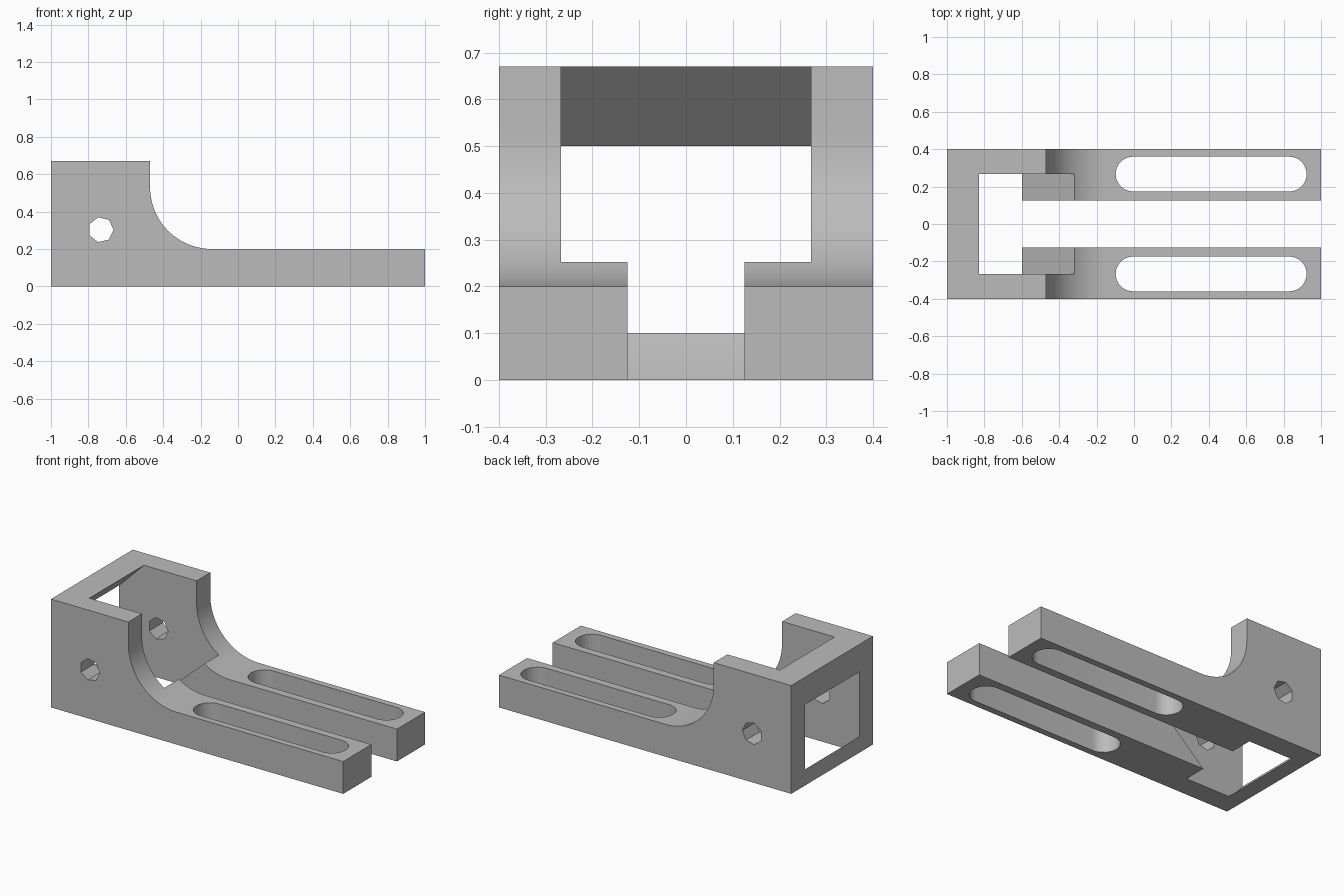
import bpy
import bmesh
from math import cos, sin, pi, radians
from mathutils import Vector

default = bpy.data.objects.get("Cube")
if default:
    bpy.data.objects.remove(default, do_unlink=True)

LENGTH, HALF_WIDTH, HEIGHT, RAIL_HEIGHT = 1.0, 0.4, 0.67, 0.2
POCKET_HALF = 0.267      # half width of the pocket, also the slot centre line


def arc(cx, cz, r, start, end, steps):
    """Points along an arc, angles in degrees."""
    angles = [radians(start + (end - start) * i / steps) for i in range(steps + 1)]
    return [(cx + r * cos(a), cz + r * sin(a)) for a in angles]


def prism(name, outline, low, high, axis):
    """Extrude an outline along y (points are x, z) or z (points are x, y)."""
    def place(p, d):
        return Vector((p[0], d, p[1])) if axis == "y" else Vector((p[0], p[1], d))
    bm = bmesh.new()
    face = bm.faces.new([bm.verts.new(place(p, low)) for p in outline])
    grown = bmesh.ops.extrude_face_region(bm, geom=[face])
    top = [v for v in grown["geom"] if isinstance(v, bmesh.types.BMVert)]
    bmesh.ops.translate(bm, verts=top, vec=place((0, 0), high - low))
    bmesh.ops.recalc_face_normals(bm, faces=bm.faces)
    mesh = bpy.data.meshes.new(name)
    bm.to_mesh(mesh)
    bm.free()
    obj = bpy.data.objects.new(name, mesh)
    bpy.context.collection.objects.link(obj)
    return obj


# Solid body: tall block sweeping down into a long low base
sweep = arc(-0.14, 0.53, 0.33, 180, 270, 20)
body = prism("slotted_bracket",
             [(-LENGTH, 0), (LENGTH, 0), (LENGTH, RAIL_HEIGHT)] + sweep[::-1]
             + [(sweep[0][0], HEIGHT), (-LENGTH, HEIGHT)],
             -HALF_WIDTH, HALF_WIDTH, "y")

# Slanted pocket opening through the back, top and bottom
pocket = [(-1.1, 0.2), (-1, 0.1), (-0.955, 0.046), (-0.9, 0), (-0.8, -0.09),
          (-0.7, -0.09), (-0.6, 0), (-0.315, 0.255), (-0.1, 0.447),
          (-0.1, 0.8), (-0.7, 0.8), (-1.1, 0.4)]
cutters = [prism("pocket_cutter", pocket, -POCKET_HALF, POCKET_HALF, "y")]

# Central gap between the two rails
gap = [(-0.7, -0.125), (1.1, -0.125), (1.1, 0.125), (-0.7, 0.125)]
cutters.append(prism("gap_cutter", gap, -0.1, 0.8, "z"))

# Rounded adjustment slot in each rail
for side, label in ((1, "back"), (-1, "front")):
    y = side * POCKET_HALF
    slot = arc(0.83, y, 0.093, -90, 90, 16) + arc(-0.005, y, 0.093, 90, 270, 16)
    cutters.append(prism(label + "_slot_cutter", slot, -0.1, 0.5, "z"))

# Seven-sided cross hole through both walls
hole = arc(-0.733, 0.303, 0.068, 0, 360 * 6 / 7, 6)
cutters.append(prism("cross_hole_cutter", hole, -0.5, 0.5, "y"))

# Carve the body, then drop the cutters
for cutter in cutters:
    cutter.hide_render = True
    cut = body.modifiers.new(cutter.name, "BOOLEAN")
    cut.operation = "DIFFERENCE"
    cut.solver = "EXACT"
    cut.object = cutter

bpy.ops.object.select_all(action="DESELECT")
body.select_set(True)
bpy.context.view_layer.objects.active = body
for name in [m.name for m in body.modifiers]:
    bpy.ops.object.modifier_apply(modifier=name)
for cutter in cutters:
    bpy.data.objects.remove(cutter, do_unlink=True)

# Plain grey finish, smooth curves with sharp edges
grey = bpy.data.materials.new("plain_grey")
grey.use_nodes = True
colour = (0.5, 0.5, 0.5, 1)
grey.diffuse_color = colour
grey.node_tree.nodes["Principled BSDF"].inputs["Base Color"].default_value = colour
body.data.materials.clear()
body.data.materials.append(grey)
bpy.ops.object.shade_smooth_by_angle(angle=radians(30))
